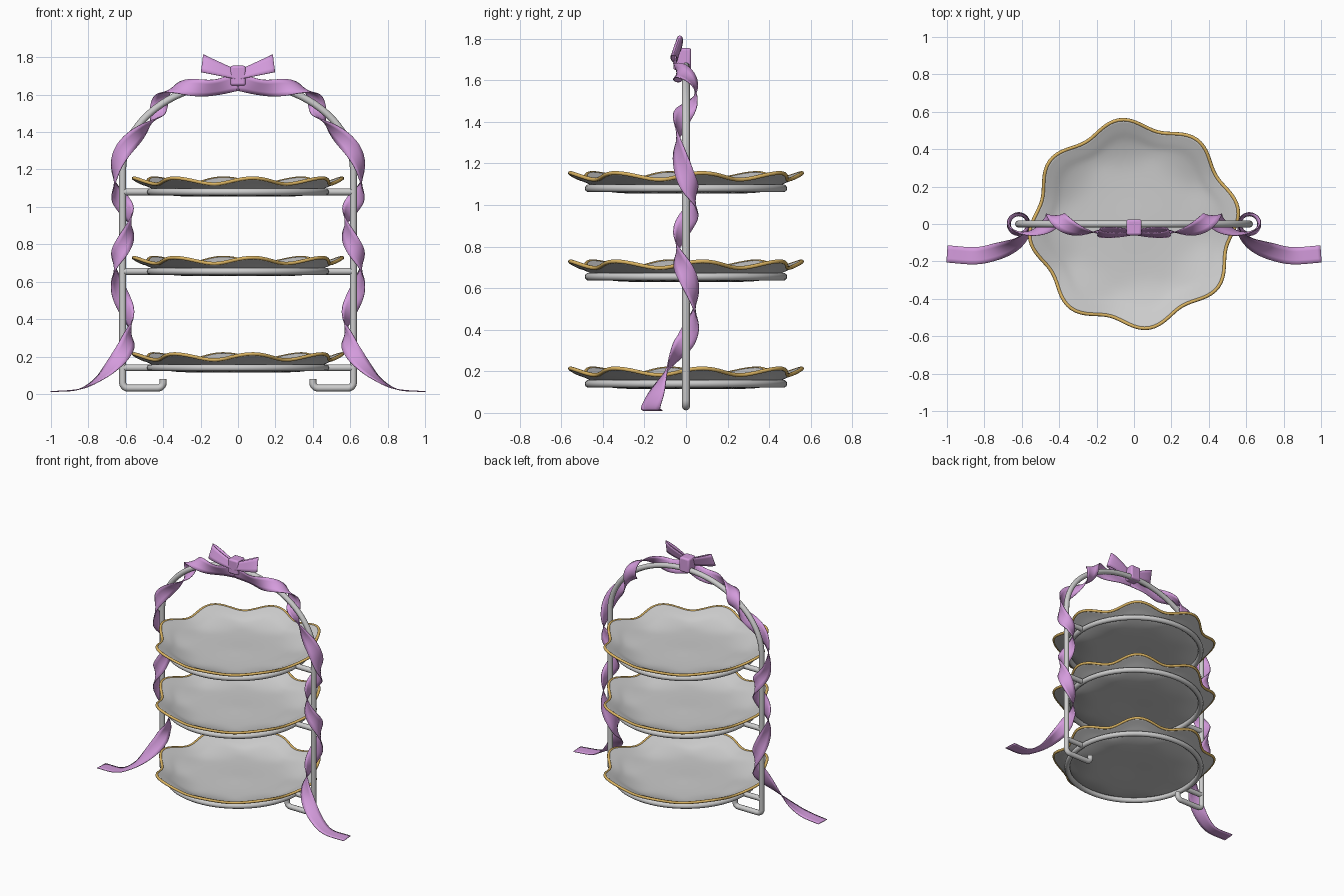
import bpy, bmesh, math
from math import sin, cos, pi, radians
from mathutils import Vector as V

if "Cube" in bpy.data.objects:
    bpy.data.objects.remove(bpy.data.objects["Cube"])


def material(name, col):
    m = bpy.data.materials.new(name)
    m.diffuse_color = (*col, 1)
    m.use_nodes = True
    m.node_tree.nodes["Principled BSDF"].inputs["Base Color"].default_value = m.diffuse_color
    return m


PINK = material("pink_satin", (0.66, 0.33, 0.72))
GOLD = material("gold_edge", (0.70, 0.45, 0.12))


def finish(ob, mat=None, angle=40):
    if mat:
        ob.data.materials.append(mat)
    bpy.ops.object.select_all(action='DESELECT')
    ob.select_set(True)
    bpy.context.view_layer.objects.active = ob
    if ob.type == 'CURVE':
        bpy.ops.object.convert(target='MESH')
    bpy.ops.object.shade_smooth_by_angle(angle=radians(angle))


def tube(name, pts, r, closed=False, mat=None):
    cu = bpy.data.curves.new(name, 'CURVE')
    cu.dimensions = '3D'
    cu.bevel_depth, cu.bevel_resolution, cu.use_fill_caps = r, 3, True
    sp = cu.splines.new('POLY')
    sp.points.add(len(pts) - 1)
    for p, q in zip(sp.points, pts):
        p.co = (*q, 1)
    sp.use_cyclic_u = closed
    ob = bpy.data.objects.new(name, cu)
    bpy.context.collection.objects.link(ob)
    finish(ob, mat)


def mesh_object(name, bm, thickness, mat=None):
    bmesh.ops.recalc_face_normals(bm, faces=bm.faces)
    me = bpy.data.meshes.new(name)
    bm.to_mesh(me)
    bm.free()
    ob = bpy.data.objects.new(name, me)
    bpy.context.collection.objects.link(ob)
    s = ob.modifiers.new("thickness", 'SOLIDIFY')
    s.thickness, s.offset = thickness, 0
    finish(ob, mat)
    return ob


def strip(name, rows, closed=False):
    """Ribbon from rows of (centre, half-width vector)."""
    bm = bmesh.new()
    grid = [[bm.verts.new(c + w * k) for k in (-1, -0.5, 0, 0.5, 1)] for c, w in rows]
    for i in range(len(grid) - (0 if closed else 1)):
        a, b = grid[i], grid[(i + 1) % len(grid)]
        for j in range(4):
            bm.faces.new((a[j], a[j + 1], b[j + 1], b[j]))
    return mesh_object(name, bm, 0.005, PINK)


def catmull(keys, n):
    keys = [V(k) for k in keys]
    ext = [2 * keys[0] - keys[1]] + keys + [2 * keys[-1] - keys[-2]]
    out = []
    for a, b, c, d in zip(ext, ext[1:], ext[2:], ext[3:]):
        for i in range(n):
            t = i / n
            out.append(0.5 * (2 * b + (c - a) * t + (2 * a - 5 * b + 4 * c - d) * t * t
                              + (3 * b - a - 3 * c + d) * t ** 3))
    return out + [keys[-1]]


HX, ARCH_Z, ARCH_H, TUBE = 0.617, 1.2, 0.467, 0.019

# Arched frame with turned-in feet
half = [V((0.40, 0, 0.08))]
for cx, cz, a0, r in ((0.43, 0.061, 180, 0.03), (HX - 0.03, 0.061, 270, 0.03)):
    half += [V((cx + r * cos(radians(a0 + 15 * i)), 0, cz + r * sin(radians(a0 + 15 * i))))
             for i in range(7)]
half += [V((HX * cos(a), 0, ARCH_Z + ARCH_H * sin(a))) for a in [i * pi / 48 for i in range(25)]]
tube("arched_frame", half + [V((-p.x, 0, p.z)) for p in reversed(half[:-1])], TUBE)


# Wavy plates on support rings
def smooth(t):
    t = max(0, min(1, t))
    return t * t * (3 - 2 * t)


PROFILE = catmull([(0, -0.014), (0.2, -0.018), (0.33, -0.014), (0.42, 0.006),
                   (0.48, 0.034), (0.535, 0.058)], 4)
SEG = 128


def plate_point(r, z, a):
    wave = cos(8 * (a - radians(8))) * smooth((r - 0.28) / 0.255)
    r += 0.027 * wave
    return V((r * cos(a), r * sin(a), z + 0.016 * wave))


for name, z0 in (("lower", 0.14), ("middle", 0.655), ("upper", 1.08)):
    angles = [2 * pi * i / SEG for i in range(SEG)]
    tube(name + "_ring", [(0.468 * cos(a), 0.468 * sin(a), z0) for a in angles[::2]], TUBE, True)
    for s in (-1, 1):
        tube(name + "_crossbar", [(s * 0.468, 0, z0), (s * HX, 0, z0)], TUBE)
    bm = bmesh.new()
    centre = bm.verts.new((0, 0, z0 + PROFILE[0].y))
    loops = [[bm.verts.new(plate_point(p.x, z0 + p.y, a)) for a in angles] for p in PROFILE[1:]]
    for i in range(SEG):
        j = (i + 1) % SEG
        bm.faces.new((centre, loops[0][i], loops[0][j]))
        for a, b in zip(loops, loops[1:]):
            bm.faces.new((a[i], b[i], b[j], a[j]))
    mesh_object(name + "_plate", bm, 0.014)
    tube(name + "_plate_gilt_edge", [plate_point(0.535, z0 + 0.058, a) for a in angles],
         0.0095, True, GOLD)


# Ribbon spiralling down the frame: (distance along frame, angle around tube)
def frame_at(u):
    if u > 1:
        return V((HX, 0, ARCH_Z + 1 - u)), V((1, 0, 0))
    a = u * pi / 2
    n = V((sin(a) / HX, 0, cos(a) / ARCH_H)).normalized()
    return V((HX * sin(a), 0, ARCH_Z + ARCH_H * cos(a))), n


WRAP = [(0, -90), (0.12, -115), (0.23, -90), (0.385, 0), (0.48, 90), (0.58, 180), (0.82, 270),
        (1.07, 360), (1.18, 450), (1.28, 540), (1.41, 630), (1.53, 720), (1.70, 810), (1.85, 900)]
centres, normals = [], []
for u, phi in catmull(WRAP, 10):
    p, n = frame_at(max(u, 0))
    d = n * cos(radians(phi)) + V((0, 1, 0)) * sin(radians(phi))
    centres.append(p + d * 0.044)
    normals.append(d)
# Loose tail sweeping out to the ground
tail_c = catmull([centres[-1], (0.595, -0.065, 0.26), (0.655, -0.115, 0.17), (0.745, -0.15, 0.08),
                  (0.85, -0.17, 0.025), (1.0, -0.16, 0.012)], 8)
tail_n = catmull([normals[-1], (-0.35, -0.9, 0.1), (0.25, -0.8, 0.5), (0.5, -0.3, 0.8),
                  (0.2, 0, 1), (0, 0, 1)], 8)
centres += tail_c[1:]
normals += tail_n[1:]
for s, side in ((1, "right"), (-1, "left")):
    rows = []
    for i, (c, n) in enumerate(zip(centres, normals)):
        t = centres[min(i + 1, len(centres) - 1)] - centres[max(i - 1, 0)]
        w = t.cross(n).normalized() * 0.046
        rows.append((V((c.x * s, c.y, c.z)), V((w.x * s, w.y, w.z))))
    strip(side + "_ribbon", rows)

    # Bow loop
    rows = []
    for i in range(32):
        a = 2 * pi * i / 32
        f = (1 - cos(a)) / 2
        c = V((s * 0.19 * f, -0.045 + 0.018 * sin(a) * (0.5 + f / 2), 1.705 + 0.062 * f))
        w = V((-s * 0.12, 0.32, 0.92)) * (0.026 + 0.025 * f)
        w.x *= f
        rows.append((c, w))
    strip(side + "_bow_loop", rows, True)

# Bow knot
bpy.ops.mesh.primitive_cube_add(size=1, location=(0, -0.018, 1.702))
knot = bpy.context.object
knot.name = "bow_knot"
knot.scale = (0.082, 0.085, 0.106)
bpy.ops.object.transform_apply(location=False, rotation=False, scale=True)
bev = knot.modifiers.new("soft_edges", 'BEVEL')
bev.width, bev.segments = 0.012, 3
finish(knot, PINK)
